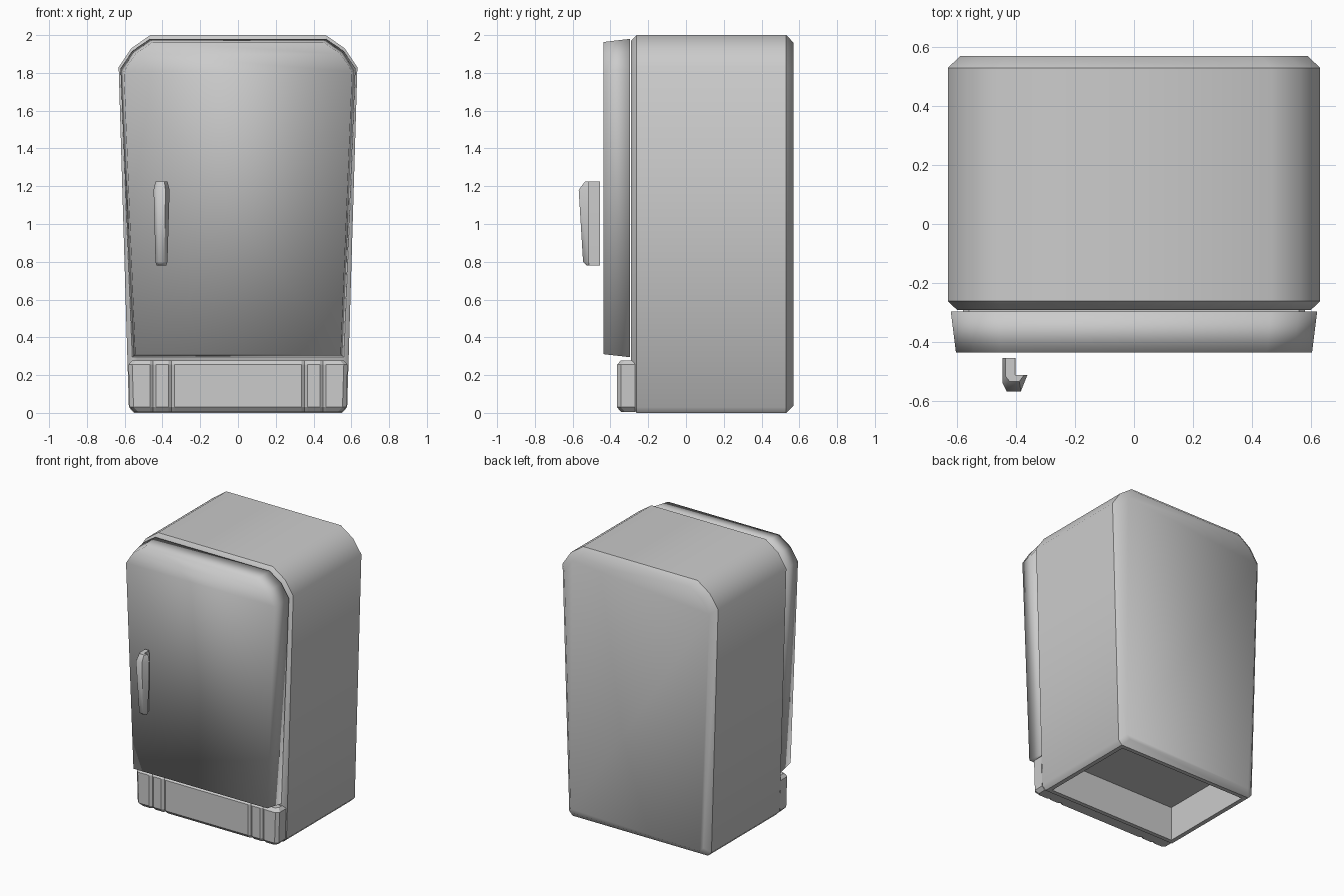
import bpy, bmesh, math

if "Cube" in bpy.data.objects:
    bpy.data.objects.remove(bpy.data.objects["Cube"], do_unlink=True)

enamel = bpy.data.materials.new("grey enamel")
enamel.use_nodes = True
GREY = (0.6, 0.6, 0.6, 1)
enamel.diffuse_color = GREY
enamel.node_tree.nodes["Principled BSDF"].inputs["Base Color"].default_value = GREY


def loft(bm, loops, caps=(True, True)):
    """Bridge closed loops of points, capping the ends asked for."""
    rings = [[bm.verts.new(p) for p in loop] for loop in loops]
    n = len(rings[0])
    for a, b in zip(rings, rings[1:]):
        for i in range(n):
            j = (i + 1) % n
            bm.faces.new((a[i], a[j], b[j], b[i]))
    for ring, wanted in zip((rings[0], rings[-1]), caps):
        if wanted:
            bm.faces.new(ring)
    return rings


def finish(bm, name, angle):
    """Turn the mesh into an object; angle None means smooth everywhere."""
    bmesh.ops.recalc_face_normals(bm, faces=bm.faces)
    mesh = bpy.data.meshes.new(name)
    bm.to_mesh(mesh)
    bm.free()
    mesh.materials.append(enamel)
    obj = bpy.data.objects.new(name, mesh)
    bpy.context.collection.objects.link(obj)
    bpy.ops.object.select_all(action="DESELECT")
    obj.select_set(True)
    bpy.context.view_layer.objects.active = obj
    if angle is None:
        bpy.ops.object.shade_smooth()
    else:
        bpy.ops.object.shade_smooth_by_angle(angle=math.radians(angle))
    return obj


def mirrored(half):
    return half + [(-x, z) for x, z in reversed(half)]


def shrink(outline, inset, y, mid):
    """Outline in x and z drawn in by an inset and placed at depth y."""
    return [(x * (1 - inset / 0.6), y, mid + (z - mid) * (1 - inset / (2 - mid)))
            for x, z in outline]


# Cabinet: tapered outline with clipped top corners and bevelled front and back
outline = mirrored([(0.55, 0), (0.578, 0.03), (0.632, 1.83), (0.565, 1.93), (0.465, 2)])
bm = bmesh.new()
loft(bm, [shrink(outline, i, y, 1) for i, y in
          ((0.03, -0.292), (0, -0.262), (0, 0.53), (0.04, 0.57))])
bmesh.ops.recalc_face_normals(bm, faces=bm.faces)
# Hollow underside
floor = min(bm.faces, key=lambda f: f.calc_center_median().z)
bmesh.ops.inset_region(bm, faces=[floor], thickness=0.045)
raised = bmesh.ops.extrude_face_region(bm, geom=[floor])["geom"]
bmesh.ops.translate(bm, vec=(0, 0, 0.25),
                    verts=[v for v in raised if isinstance(v, bmesh.types.BMVert)])
if floor.is_valid:
    bm.faces.remove(floor)
finish(bm, "cabinet", 42)

# Door: softly shaded tapered slab, front made of horizontal strips
door_half = [(0.56, 0.295), (0.622, 1.82), (0.56, 1.915), (0.465, 1.98)]
door_outline = mirrored(door_half)
bm = bmesh.new()
rings = loft(bm, [shrink(door_outline, i, y, 1.12) for i, y in
                  ((0, -0.297), (0.017, -0.437))], caps=(True, False))
front = rings[-1]
for i in range(len(door_half) - 1):
    bm.faces.new((front[i], front[i + 1], front[-2 - i], front[-1 - i]))
finish(bm, "door", None)

# Plinth: bevelled front panel with four upright grooves
front_y, back_y = -0.365, -0.27
grooves = (-0.45, -0.352, 0.352, 0.45)


def plinth_loop(z, half, y):
    points = [(half, back_y, z), (half, y + 0.02, z), (half - 0.02, y, z)]
    for g in reversed(grooves):
        points += [(g + 0.017, y, z), (g, y + 0.014, z), (g - 0.017, y, z)]
    return points + [(0.02 - half, y, z), (-half, y + 0.02, z), (-half, back_y, z)]


bm = bmesh.new()
loft(bm, [plinth_loop(0.006, 0.55, front_y + 0.02), plinth_loop(0.03, 0.573, front_y),
          plinth_loop(0.255, 0.58, front_y), plinth_loop(0.278, 0.56, front_y + 0.02)])
finish(bm, "plinth", 30)

# Handle: hooked pull, narrowing towards the bottom
def handle_loop(z, width, y):
    x = -0.407 - 0.04 * width
    stem, lip = x + 0.045 * width, x + 0.085 * width
    return [(x, -0.455, z), (stem, -0.455, z), (stem, -0.513, z), (lip, -0.513, z),
            (lip - 0.022 * width, y, z), (x + 0.015, y, z), (x, min(y + 0.03, -0.516), z)]


bm = bmesh.new()
loft(bm, [handle_loop(0.78, 0.6, -0.525), handle_loop(0.8, 0.75, -0.545),
          handle_loop(1.18, 1, -0.568), handle_loop(1.225, 0.75, -0.535)])
finish(bm, "handle", 50)
